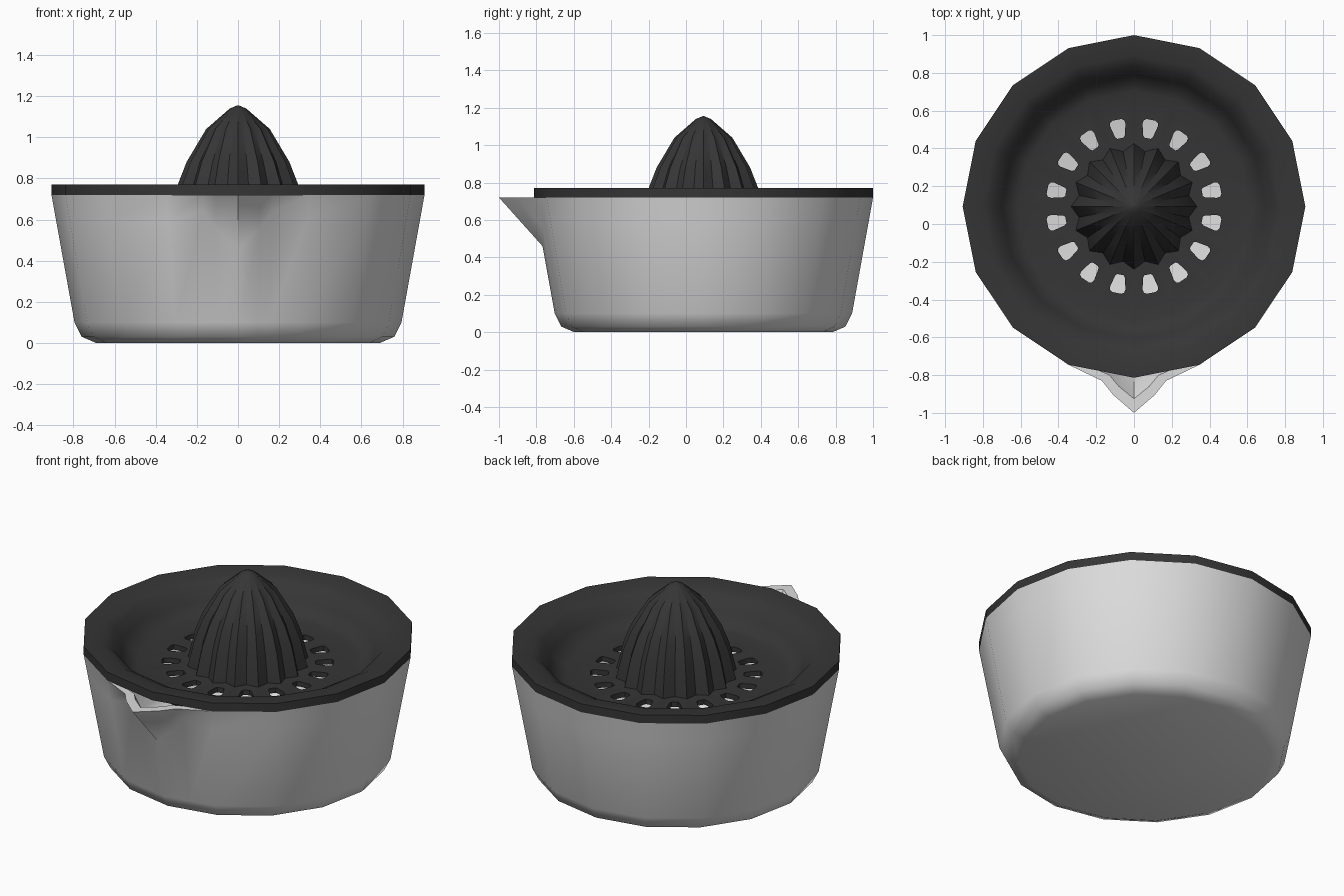
import bpy, bmesh, math
from mathutils import Vector

if "Cube" in bpy.data.objects:
    bpy.data.objects.remove(bpy.data.objects["Cube"])

CY = 0.093          # y of the round body's axis
N = 16              # sides of the body


def material(name, v):
    m = bpy.data.materials.new(name)
    m.diffuse_color = (v, v, v, 1)
    m.use_nodes = True
    m.node_tree.nodes["Principled BSDF"].inputs["Base Color"].default_value = m.diffuse_color
    return m


LIGHT = material("light grey plastic", 0.72)
DARK = material("dark grey plastic", 0.036)


def polar(r, deg, z):
    a = math.radians(deg)
    return Vector((r * math.cos(a), CY + r * math.sin(a), z))


def loft(name, rings, mat, caps=True, closed=False):
    """Skin a stack of equal-length closed rings."""
    bm = bmesh.new()
    vs = [[bm.verts.new(p) for p in ring] for ring in rings]
    pairs = list(zip(vs, vs[1:])) + ([(vs[-1], vs[0])] if closed else [])
    for a, b in pairs:
        n = len(a)
        for i in range(n):
            j = (i + 1) % n
            bm.faces.new((a[i], a[j], b[j], b[i]))
    if caps and not closed:
        bm.faces.new(vs[0][::-1])
        bm.faces.new(vs[-1])
    bmesh.ops.recalc_face_normals(bm, faces=bm.faces)
    me = bpy.data.meshes.new(name)
    bm.to_mesh(me)
    bm.free()
    me.materials.append(mat)
    ob = bpy.data.objects.new(name, me)
    bpy.context.collection.objects.link(ob)
    return ob


def activate(ob):
    bpy.ops.object.select_all(action='DESELECT')
    ob.select_set(True)
    bpy.context.view_layer.objects.active = ob


def smooth(ob, deg):
    activate(ob)
    bpy.ops.object.shade_smooth_by_angle(angle=math.radians(deg))


# Bowl: 16 columns, with extra ones on the two front sides for the spout
# spout columns: outer rim (x, y), inner rim (x, y), height where it leaves the wall
SPOUT = {-2: ((-.17, -.83), (-.13, -.80), .64), -1: ((-.11, -.905), (-.08, -.86), .56),
         0: ((0, -1.0), (0, -.925), .46),
         1: ((.11, -.905), (.08, -.86), .56), 2: ((.17, -.83), (.13, -.80), .64)}
FRAC = {0: 0, 1: .32, 2: .49}
front = polar(1, -90, 0)
columns = []                                    # (unit direction, spout key)
for k in SPOUT:
    side = polar(1, -90 + math.copysign(22.5, k), 0)
    columns.append((front.lerp(side, FRAC[abs(k)]), k))
columns += [(polar(1, -90 + 22.5 * i, 0), None) for i in range(1, N)]


def wall_r(z):
    return .795 + (.907 - .795) * (z - .1) / .62


def bowl_ring(r, z):
    return [Vector((d.x * r, CY + (d.y - CY) * r, z)) for d, k in columns]


def kink_ring(thick):
    out = []
    for d, k in columns:
        z = SPOUT[k][2] if k is not None else .6
        r = wall_r(z) - thick
        out.append(Vector((d.x * r, CY + (d.y - CY) * r, z)))
    return out


def rim_ring(thick, which):
    out = bowl_ring(.907 - thick, .72)
    for i, (d, k) in enumerate(columns):
        if k is not None:
            out[i] = Vector((*SPOUT[k][which], .72))
    return out


T = .035
bowl = loft("bowl", [
    bowl_ring(.69, 0), bowl_ring(.76, .03), bowl_ring(.795, .1), kink_ring(0), rim_ring(0, 0),
    rim_ring(T, 1), kink_ring(T), bowl_ring(.76, .11), bowl_ring(.73, .055), bowl_ring(.67, .03),
], LIGHT)
smooth(bowl, 45)

# Strainer lid: flat rim, curved basin and floor, as a closed revolved section
section = [(.27, .605), (.61, .605), (.66, .622), (.70, .67), (.745, .735), (.80, .762), (.907, .77),
           (.907, .72), (.81, .72), (.765, .70), (.72, .64), (.67, .59), (.62, .575), (.27, .575)]
lid = loft("strainer_lid", [[polar(r, 360 / N * i, z) for i in range(N)] for r, z in section],
           DARK, closed=True)

# Juice holes: 16 rounded wedges cut through the lid floor
HOLE = [(.368, -.018), (.368, .018), (.38, .027), (.44, .041), (.458, .038), (.467, .024),
        (.467, -.024), (.458, -.038), (.44, -.041), (.38, -.027)]
for i in range(N):
    a = math.radians(360 / N * (i + .5))
    ring = [(r * math.cos(a) - t * math.sin(a), CY + r * math.sin(a) + t * math.cos(a))
            for r, t in HOLE]
    cutter = loft("hole_cutter", [[Vector((*p, z)) for p in ring] for z in (.5, .7)], DARK)
    cutter.hide_render = True
    activate(lid)
    mod = lid.modifiers.new("hole", 'BOOLEAN')
    mod.operation, mod.solver, mod.object = 'DIFFERENCE', 'EXACT', cutter
    bpy.ops.object.modifier_apply(modifier=mod.name)
    bpy.data.objects.remove(cutter)
smooth(lid, 40)

# Reamer: ribbed dome, ridges at even columns and grooves at odd ones
DOME = [(.335, .59, .89), (.333, .605, .89), (.293, .77, .89), (.25, .88, .89), (.155, 1.04, .90),
        (.04, 1.14, .95), (.004, 1.155, 1)]
reamer = loft("reamer", [[polar(r * (g if i % 2 else 1), 360 / (2 * N) * i, z) for i in range(2 * N)]
                         for r, z, g in DOME], DARK)
smooth(reamer, 30)
